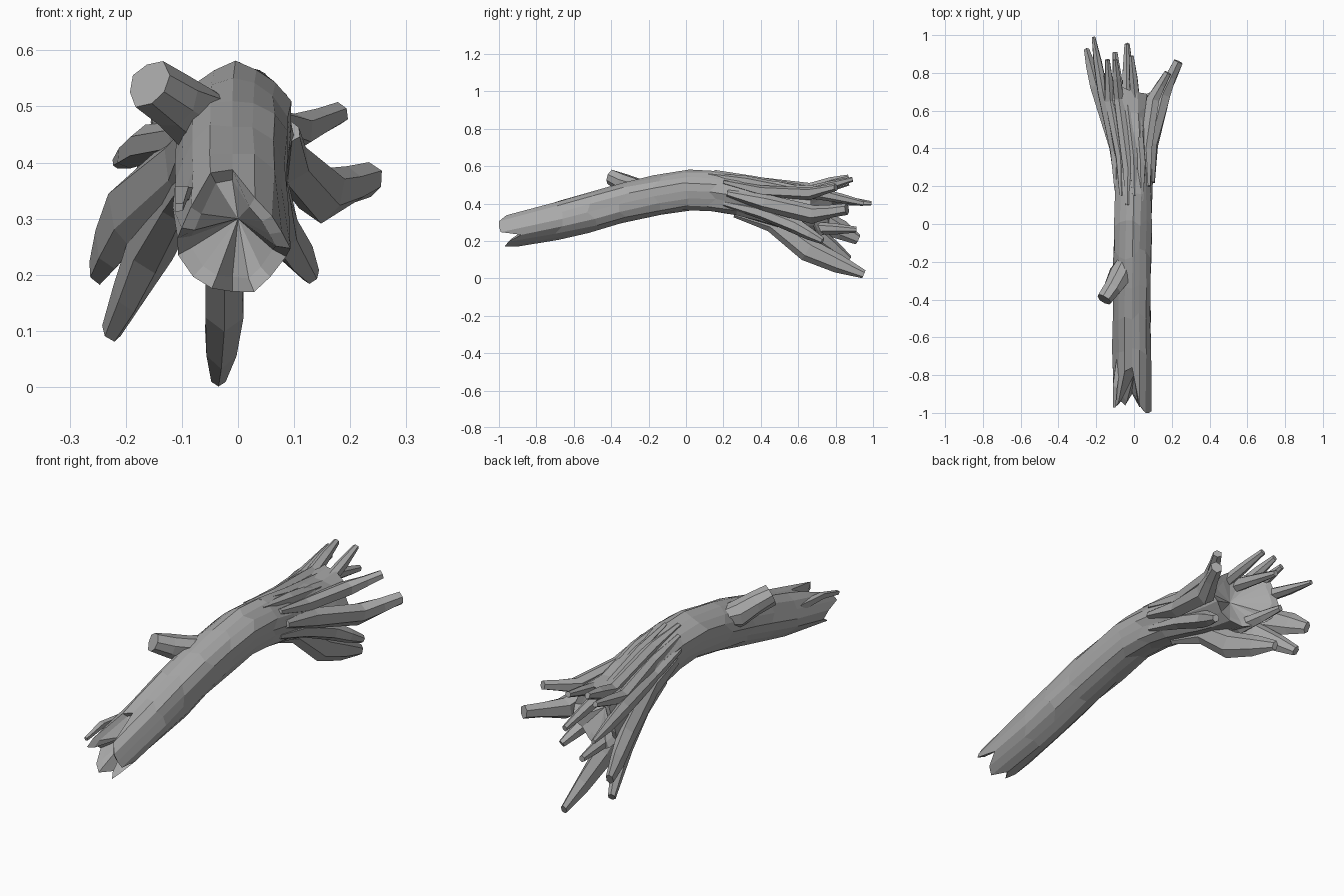
import bpy, bmesh, math, random
from mathutils import Vector

random.seed(4)
cube = bpy.data.objects.get("Cube")
if cube:
    bpy.data.objects.remove(cube, do_unlink=True)

wood = bpy.data.materials.new("weathered grey wood")
wood.use_nodes = True
grey = (.4, .4, .4, 1)
wood.diffuse_color = grey
wood.node_tree.nodes["Principled BSDF"].inputs["Base Color"].default_value = grey

SIDES = 16
# Trunk stations: y, centre x, centre z, half width, half height
STATIONS = [
    (-1, -.01, .245, .1, .085),
    (-.75, -.01, .295, .1, .1),
    (-.5, -.01, .36, .1, .11),
    (-.25, -.01, .425, .1, .11),
    (0, -.005, .468, .1, .107),
    (.2, 0, .46, .1, .107),
    (.35, -.005, .42, .1, .11),
    (.5, -.02, .395, .115, .12),
    (.62, -.03, .375, .13, .125),
    (.82, -.045, .36, .15, .15),
]


def section(y):
    """Interpolated trunk section at a given length."""
    for a, b in zip(STATIONS, STATIONS[1:]):
        if y <= b[0]:
            break
    t = (y - a[0]) / (b[0] - a[0])
    return [p + (q - p) * t for p, q in zip(a, b)]


def surface(angle, y, scale=1):
    """Point on the ridged trunk skin."""
    _, cx, cz, rx, rz = section(y)
    k = scale * (1 + .05 * math.sin(5 * angle + 4 * y))
    return Vector((cx + rx * k * math.cos(angle), y, cz + rz * k * math.sin(angle)))


def loft(name, rings, start=None, end=None):
    """Skin a list of rings, closing each end flat or to a point."""
    bm = bmesh.new()
    loops = [[bm.verts.new(p) for p in ring] for ring in rings]
    n = len(loops[0])
    for a, b in zip(loops, loops[1:]):
        for i in range(n):
            j = (i + 1) % n
            bm.faces.new((a[i], a[j], b[j], b[i]))
    for loop, tip in ((loops[0], start), (loops[-1], end)):
        if tip is None:
            bm.faces.new(loop)
        else:
            apex = bm.verts.new(tip)
            for i in range(n):
                bm.faces.new((loop[i], loop[(i + 1) % n], apex))
    bmesh.ops.recalc_face_normals(bm, faces=bm.faces)
    mesh = bpy.data.meshes.new(name)
    bm.to_mesh(mesh)
    bm.free()
    mesh.materials.append(wood)
    obj = bpy.data.objects.new(name, mesh)
    bpy.context.collection.objects.link(obj)


def tube(name, points, radii, tall=1, sides=6):
    """Faceted tapering limb along a path."""
    pts = [Vector(p) for p in points]
    rings = []
    for i, (p, r) in enumerate(zip(pts, radii)):
        along = (pts[min(i + 1, len(pts) - 1)] - pts[max(i - 1, 0)]).normalized()
        side = along.cross(Vector((0, 0, 1))).normalized()
        up = side.cross(along)
        ring = []
        for s in range(sides):
            a = math.tau * (s + .5) / sides
            k = r * random.uniform(.88, 1.12)
            ring.append(p + side * k * math.cos(a) + up * k * tall * math.sin(a))
        rings.append(ring)
    loft(name, rings)


def root(name, degrees, y, mid, tip, r, tall=1, blunt=.45):
    """Root that grows out of the trunk skin and spreads to its tip."""
    a = math.radians(degrees)
    mid, tip = Vector(mid), Vector(tip)
    path = [surface(a, y, .93), surface(a, y + .2, .9), mid, mid.lerp(tip, .55), tip]
    tube(name, path, [r * k for k in (.4, .95, 1.05, .8, blunt)], tall)


# Trunk with blunt splinters in front and a hollow root end, higher on its right
angles = [math.tau * i / SIDES for i in range(SIDES)]
splinters = [-.99, -1, -1, -.96, -.76, -.78, -.95, -.97,
             -.9, -.86, -.93, -.96, -.9, -.97, -.95, -.88]
ragged = [.73 - .05 * math.cos(a) + random.uniform(-.02, .02) for a in angles]
rings = [[surface(a, y + .02, .75) for a, y in zip(angles, splinters)],
         [surface(a, y) for a, y in zip(angles, splinters)]]
for y in (-.68, -.5, -.33, -.16, 0, .14, .27, .39, .5, .6):
    rings.append([surface(a, y + random.uniform(-.03, .03), random.uniform(.96, 1.05))
                  for a in angles])
rings.append([surface(a, y) for a, y in zip(angles, ragged)])
rings.append([surface(a, y - .01, .8) for a, y in zip(angles, ragged)])
loft("trunk", rings, start=(0, -.8, .3), end=(-.03, .64, .38))

# Thin splinter at the broken end
tube("side_splinter", [(-.08, -.72, .34), (-.1, -.86, .345), (-.105, -.97, .32)],
     [.02, .016, .01], sides=4)

# Broken branch stub on the upper right
tube("branch_stub", [(-.02, -.14, .48), (-.07, -.26, .48), (-.115, -.34, .51),
                     (-.158, -.4, .54)], [.03, .062, .048, .044], sides=8)

# Roots fanning out behind
root("bottom_root", 265, .26, (-.025, .65, .15), (-.035, .95, .02), .036, 1.6, .4)
root("lower_right_root", 215, .28, (-.155, .68, .25), (-.225, .87, .1), .036, 1.3, .5)
root("right_root", 190, .2, (-.195, .72, .31), (-.25, .92, .21), .036, 1.8)
root("upper_right_root", 165, .18, (-.165, .7, .43), (-.215, .99, .4), .03, 1.1, .35)
root("right_top_root", 135, .15, (-.125, .65, .455), (-.14, .87, .51), .03)
root("top_root", 110, .1, (-.08, .66, .475), (-.1, .87, .54), .03, 1.2)
root("middle_top_root", 88, .15, (-.04, .68, .46), (-.04, .95, .4), .028, 1.2)
root("left_top_root", 65, .12, (.01, .62, .46), (-.015, .89, .53), .03)
root("upper_left_root", 35, .2, (.1, .66, .455), (.18, .8, .487), .034, 1, .6)
root("left_root", 0, .22, (.15, .68, .345), (.235, .86, .37), .042, 1.1, .65)
root("lower_left_root", 322, .2, (.075, .58, .28), (.13, .73, .2), .036, 1.1)
root("inner_root", 240, .25, (-.08, .66, .27), (-.1, .91, .26), .034)
